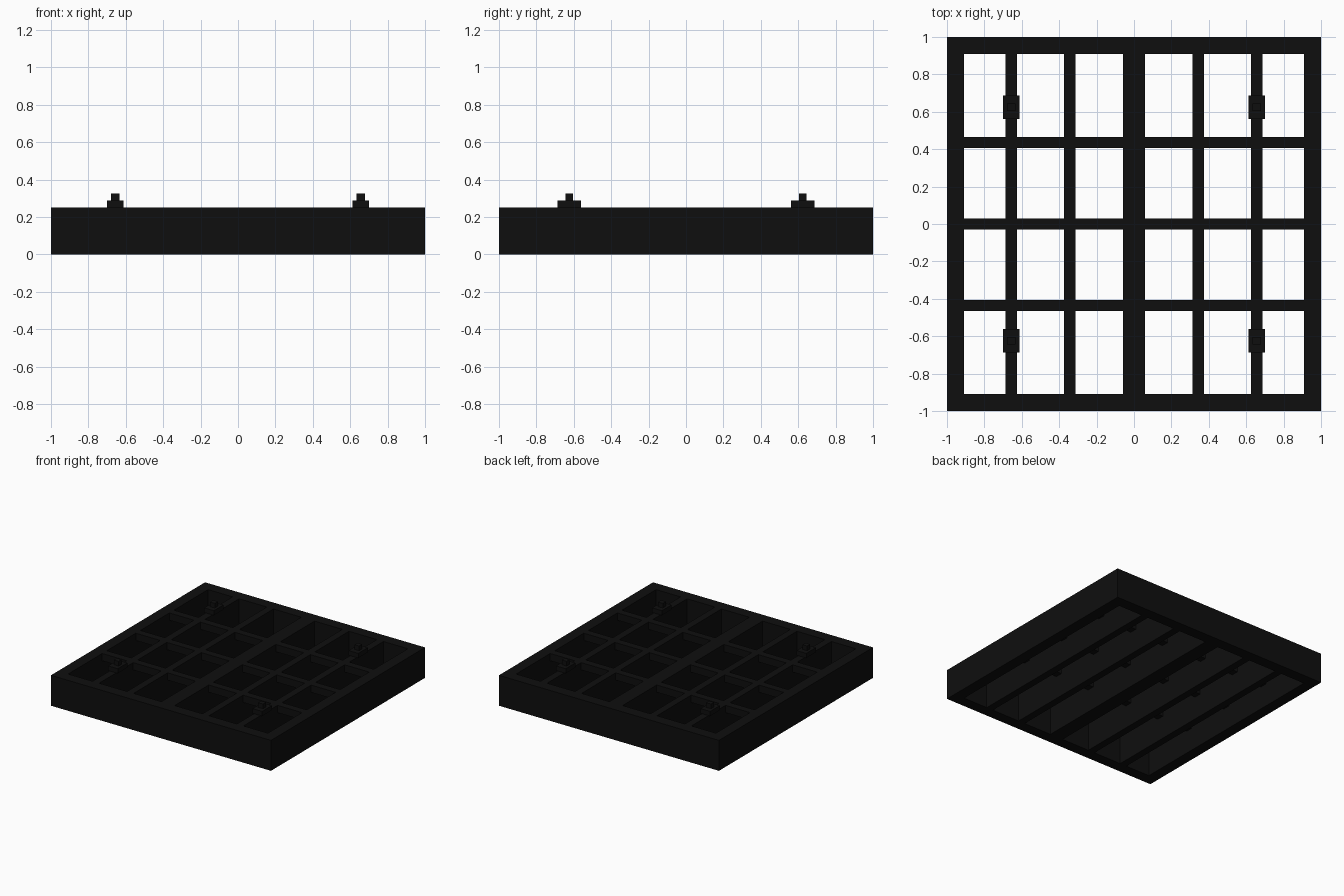
import bpy

cube = bpy.data.objects.get("Cube")
if cube:
    bpy.data.objects.remove(cube, do_unlink=True)

mat = bpy.data.materials.new("matte black")
mat.use_nodes = True
BLACK = (0.0045, 0.0045, 0.0045, 1)
mat.diffuse_color = BLACK
bsdf = mat.node_tree.nodes["Principled BSDF"]
bsdf.inputs["Base Color"].default_value = BLACK
bsdf.inputs["Roughness"].default_value = 0.8


def box(name, x, y, z):
    """Box from (low, high) ranges on each axis."""
    bpy.ops.mesh.primitive_cube_add(size=1)
    ob = bpy.context.object
    ob.name = name
    ob.location = [(a + b) / 2 for a, b in (x, y, z)]
    ob.scale = [b - a for a, b in (x, y, z)]
    bpy.ops.object.transform_apply(location=False, rotation=False, scale=True)
    ob.data.materials.append(mat)
    return ob


def around(centre, width):
    return (centre - width / 2, centre + width / 2)


TOP = 0.25
INNER = 0.908
BAR = 0.06
full = (0, TOP)

# Outer frame
box("front_rail", (-1, 1), (-1, -INNER), full)
box("back_rail", (-1, 1), (INNER, 1), full)
box("left_rail", (INNER, 1), (-INNER, INNER), full)
box("right_rail", (-1, -INNER), (-INNER, INNER), full)

# Deep bars running front to back, the middle one twice as wide
bars = [(-0.656, BAR), (-0.343, BAR), (0, 2 * BAR), (0.343, BAR), (0.656, BAR)]
for x, width in bars:
    box("long_bar", around(x, width), (-INNER, INNER), full)

# Shallow cross battens filling the gaps between the bars, flush with the top
edges = [-INNER]
for x, width in bars:
    edges += around(x, width)
edges.append(INNER)
for y in (-0.436, 0, 0.436):
    for low, high in zip(edges[::2], edges[1::2]):
        box("cross_batten", (low, high), around(y, BAR), (TOP - BAR, TOP))

# Stepped locating pegs on the outer bars
for x in (-0.656, 0.656):
    for y in (-0.624, 0.624):
        box("peg_base", around(x, 0.088), around(y, 0.125), (TOP, 0.288))
        box("peg_tip", around(x, 0.044), around(y, 0.04), (0.288, 0.326))
